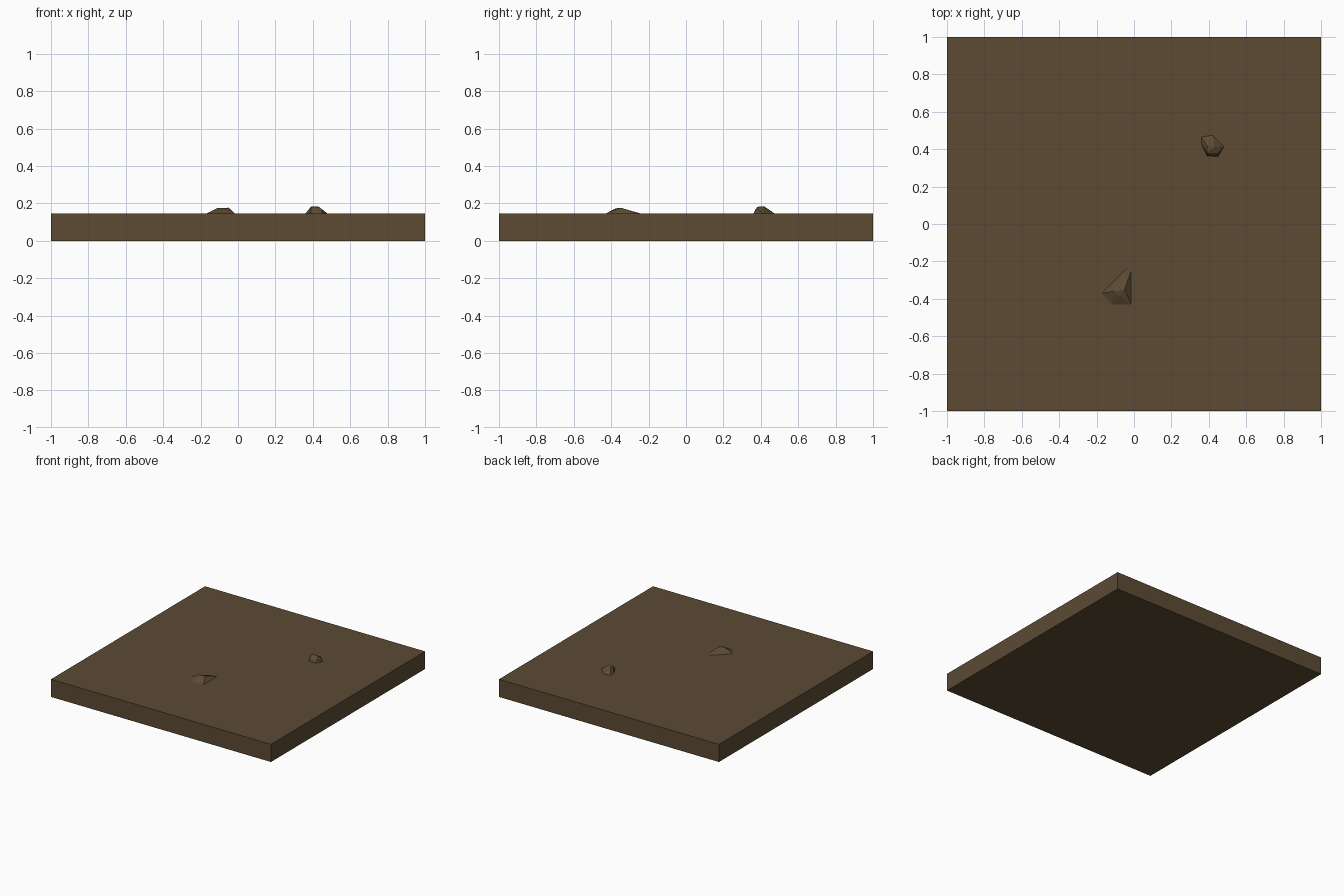
import bpy, bmesh

if "Cube" in bpy.data.objects:
    bpy.data.objects.remove(bpy.data.objects["Cube"])

TOP = 0.145

soil = bpy.data.materials.new("soil brown")
soil.diffuse_color = (0.107, 0.069, 0.034, 1)
soil.use_nodes = True
soil.node_tree.nodes["Principled BSDF"].inputs["Base Color"].default_value = soil.diffuse_color


def finish(name, bm):
    bmesh.ops.recalc_face_normals(bm, faces=bm.faces)
    me = bpy.data.meshes.new(name)
    bm.to_mesh(me)
    bm.free()
    me.materials.append(soil)
    ob = bpy.data.objects.new(name, me)
    bpy.context.collection.objects.link(ob)
    return ob


def stone(name, base, crown):
    """Faceted stone: hull of a ground outline and a few crown points."""
    bm = bmesh.new()
    for x, y in base:
        bm.verts.new((x, y, TOP - 0.01))
        bm.verts.new((x, y, TOP))
    for p in crown:
        bm.verts.new(p)
    bmesh.ops.convex_hull(bm, input=bm.verts)
    loose = [v for v in bm.verts if not v.link_faces]
    bmesh.ops.delete(bm, geom=loose, context='VERTS')
    return finish(name, bm)


# Square slab of earth
bm = bmesh.new()
bmesh.ops.create_cube(bm, size=1)
for v in bm.verts:
    v.co = (v.co.x * 2, v.co.y * 2, (v.co.z + 0.5) * TOP)
finish("ground_slab", bm)

# Low wedge-shaped stone near the front
stone("front_stone",
      [(-0.17, -0.37), (-0.12, -0.43), (-0.015, -0.43), (-0.015, -0.25), (-0.04, -0.24)],
      [(-0.11, -0.36, 0.176), (-0.05, -0.35, 0.177), (-0.08, -0.38, 0.172)])

# Small chunky stone near the back right
stone("back_stone",
      [(0.36, 0.465), (0.42, 0.475), (0.48, 0.415), (0.45, 0.36), (0.39, 0.365), (0.36, 0.43)],
      [(0.39, 0.38, 0.182), (0.39, 0.42, 0.183), (0.43, 0.41, 0.183), (0.45, 0.38, 0.168)])
